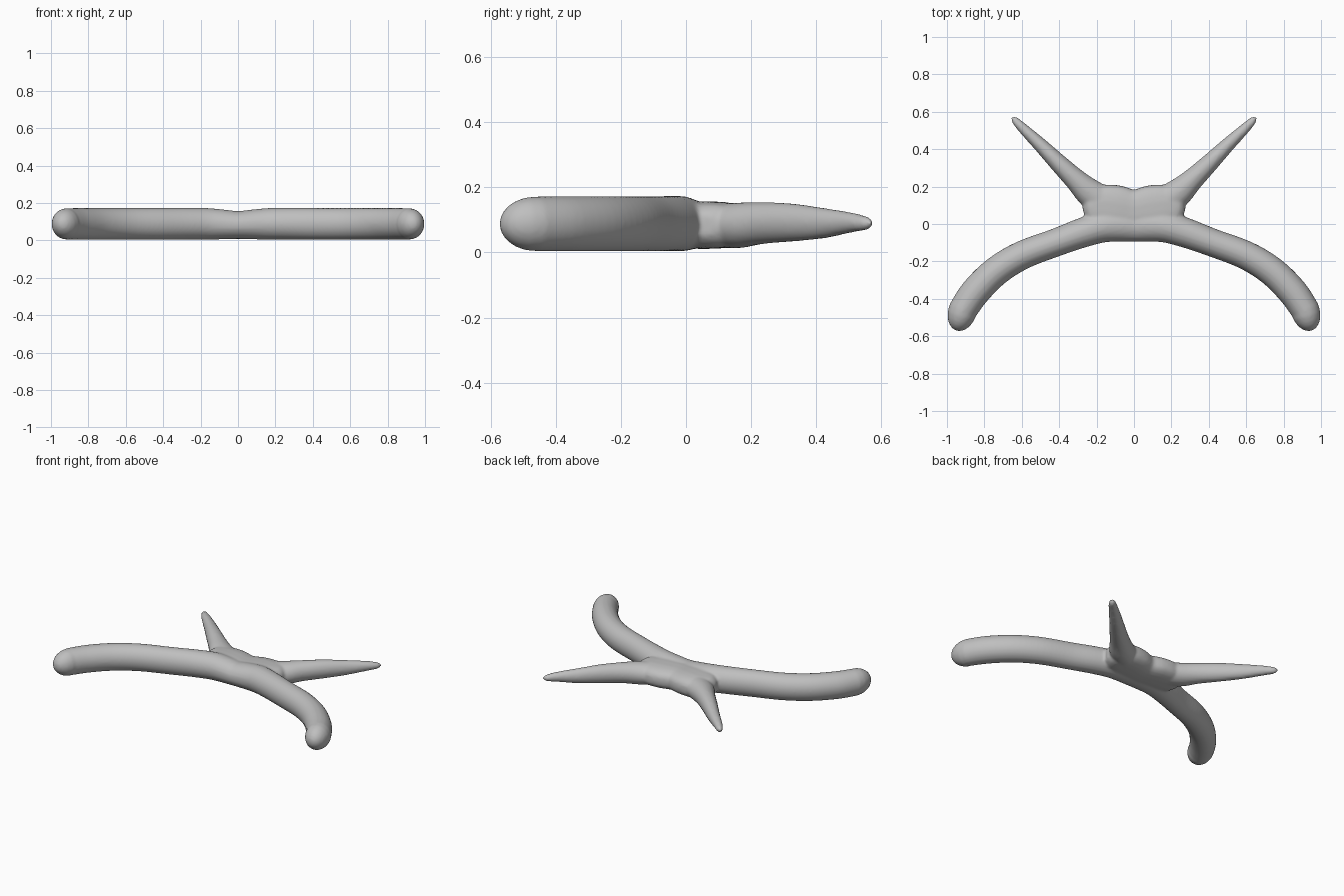
import bpy, bmesh, math
from mathutils import Vector

if "Cube" in bpy.data.objects:
    bpy.data.objects.remove(bpy.data.objects["Cube"])

grey = bpy.data.materials.new("soft grey")
grey.diffuse_color = (0.52, 0.52, 0.52, 1)
grey.use_nodes = True
grey.node_tree.nodes["Principled BSDF"].inputs["Base Color"].default_value = grey.diffuse_color
SIDES = 24


def loft(bm, stations, power=1.0):
    """Skin rounded rings along a path of (x, y, z, half width, half height)."""
    rings = []
    for i, (x, y, z, w, h) in enumerate(stations):
        a = stations[max(i - 1, 0)]
        b = stations[min(i + 1, len(stations) - 1)]
        d = Vector((b[0] - a[0], b[1] - a[1], 0)).normalized()
        side = Vector((-d.y, d.x, 0))
        ring = []
        for k in range(SIDES):
            t = 2 * math.pi * k / SIDES
            c, s = math.cos(t), math.sin(t)
            u = math.copysign(abs(c) ** power, c) * w
            v = math.copysign(abs(s) ** power, s) * h
            ring.append(bm.verts.new(Vector((x, y, z)) + side * u + Vector((0, 0, v))))
        rings.append(ring)
    for r, q in zip(rings, rings[1:]):
        for k in range(SIDES):
            n = (k + 1) % SIDES
            bm.faces.new((r[k], r[n], q[n], q[k]))
    bm.faces.new(rings[0][::-1])
    bm.faces.new(rings[-1])


def smooth_path(pts, steps=5):
    """Catmull-Rom interpolation of the stations."""
    p = [Vector(v) for v in pts]
    p = [p[0]] + p + [p[-1]]
    out = []
    for i in range(1, len(p) - 2):
        a, b, c, d = p[i - 1:i + 3]
        for j in range(steps):
            t = j / steps
            out.append((b * 2 + (c - a) * t + (a * 2 - b * 5 + c * 4 - d) * t * t
                        + (b * 3 - a - c * 3 + d) * t ** 3) / 2)
    return [tuple(v) for v in out + [p[-2]]]


# Half of the long curved front limb, from the middle to the rounded tip
arm = [(0.0, -0.01, 0.082, 0.085, 0.074), (0.15, -0.012, 0.088, 0.085, 0.084),
       (0.27, -0.045, 0.089, 0.080, 0.085), (0.42, -0.10, 0.088, 0.075, 0.085),
       (0.60, -0.168, 0.088, 0.077, 0.085), (0.74, -0.255, 0.088, 0.079, 0.085),
       (0.85, -0.365, 0.088, 0.080, 0.085), (0.915, -0.46, 0.088, 0.077, 0.084)]
# Rounded end cap
cap = [(0.915 + 0.035 * math.sin(t), -0.46 - 0.11 * math.sin(t), 0.088,
        0.077 * math.cos(t) + 0.001, 0.084 * math.cos(t) + 0.001)
       for t in (0.3, 0.6, 0.85, 1.1, 1.3, 1.45, 1.56)]
# Tapering back spike
spike = [(0.10, 0.08, 0.083, 0.085, 0.066), (0.225, 0.158, 0.083, 0.078, 0.070),
         (0.31, 0.235, 0.090, 0.060, 0.064), (0.40, 0.322, 0.092, 0.049, 0.059),
         (0.50, 0.422, 0.090, 0.038, 0.047), (0.59, 0.508, 0.092, 0.028, 0.031),
         (0.635, 0.553, 0.090, 0.020, 0.021), (0.652, 0.572, 0.090, 0.008, 0.009)]
# Flattened centre
hub = [(0.0, 0.047, 0.082, 0.137, 0.071), (0.10, 0.06, 0.084, 0.148, 0.073),
       (0.18, 0.07, 0.084, 0.135, 0.071), (0.235, 0.055, 0.084, 0.085, 0.062),
       (0.262, 0.045, 0.084, 0.035, 0.035)]


def mirrored(pts):
    return [(-p[0],) + tuple(p[1:]) for p in pts]


bm = bmesh.new()
half = smooth_path(arm) + cap
loft(bm, mirrored(half)[:0:-1] + half)
loft(bm, smooth_path(mirrored(hub)[:0:-1] + hub), 0.75)
loft(bm, smooth_path(spike))
loft(bm, smooth_path(mirrored(spike)))
bmesh.ops.recalc_face_normals(bm, faces=bm.faces)

mesh = bpy.data.meshes.new("branching_body")
bm.to_mesh(mesh)
bm.free()
mesh.materials.append(grey)
body = bpy.data.objects.new("branching_body", mesh)
bpy.context.collection.objects.link(body)

# Fuse the limbs into one soft skin
fuse = body.modifiers.new("fuse", 'REMESH')
fuse.mode = 'VOXEL'
fuse.voxel_size = 0.009
fuse.use_smooth_shade = True
relax = body.modifiers.new("relax", 'SMOOTH')
relax.factor = 0.5
relax.iterations = 5
